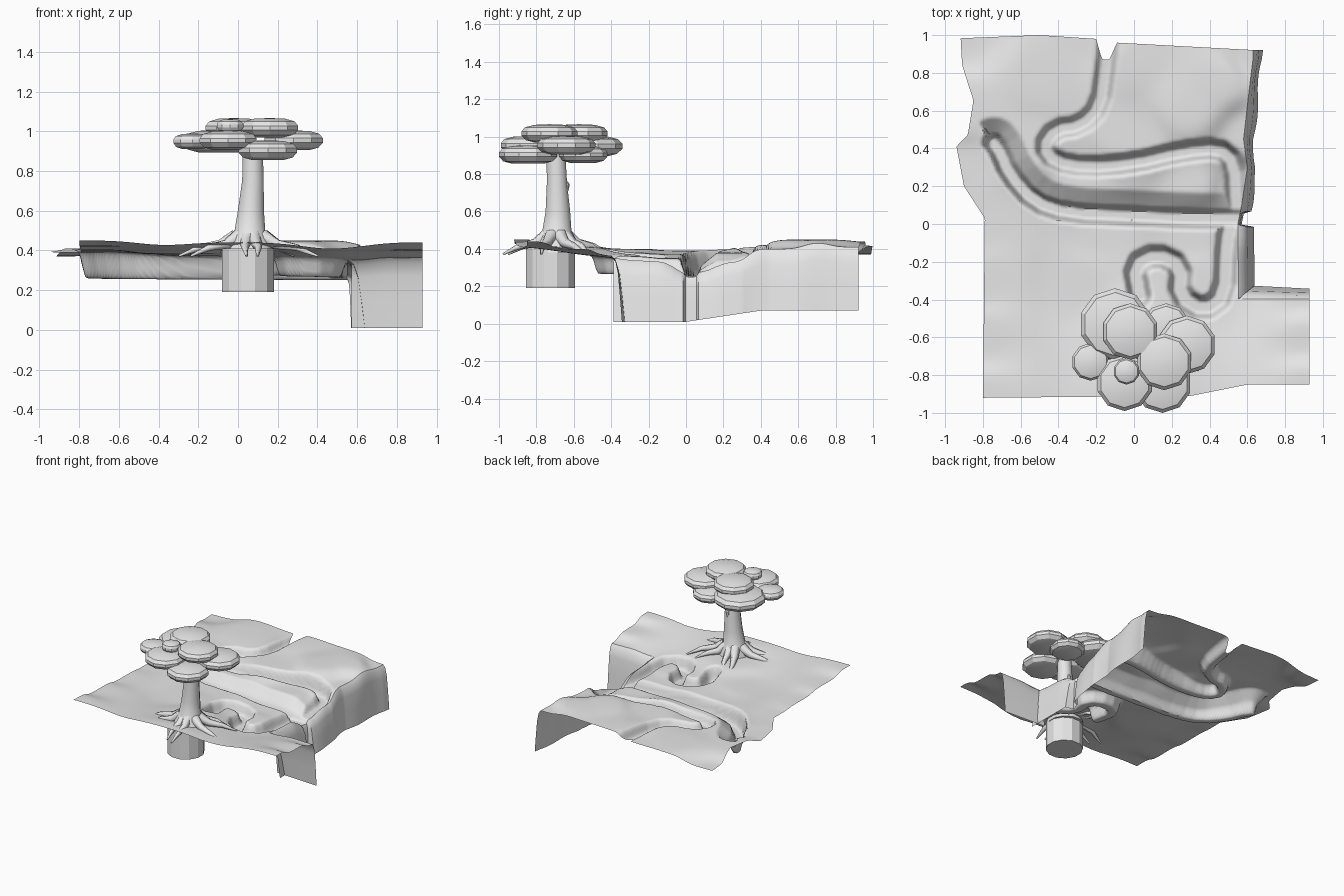
import bpy, bmesh, math
from mathutils import Vector

old = bpy.data.objects.get("Cube")
if old:
    bpy.data.objects.remove(old)

clay = bpy.data.materials.new("light_grey")
clay.use_nodes = True
clay.diffuse_color = (0.8, 0.8, 0.8, 1)
clay.node_tree.nodes["Principled BSDF"].inputs["Base Color"].default_value = clay.diffuse_color


def add_mesh(name, bm, angle):
    mesh = bpy.data.meshes.new(name)
    bm.to_mesh(mesh)
    bm.free()
    mesh.materials.append(clay)
    obj = bpy.data.objects.new(name, mesh)
    bpy.context.collection.objects.link(obj)
    bpy.ops.object.select_all(action='DESELECT')
    obj.select_set(True)
    bpy.context.view_layer.objects.active = obj
    bpy.ops.object.shade_smooth_by_angle(angle=math.radians(angle))


def add_sheet(name, patches, angle):
    """Quad sheet welded from patches, each made of rows of points."""
    bm = bmesh.new()
    for rows in patches:
        verts = [[bm.verts.new(p) for p in row] for row in rows]
        for low, high in zip(verts, verts[1:]):
            for i in range(len(low) - 1):
                bm.faces.new((low[i], low[i + 1], high[i + 1], high[i]))
    bmesh.ops.remove_doubles(bm, verts=bm.verts, dist=0.0001)
    add_mesh(name, bm, angle)


def add_lathe(name, rings, sides, angle=30):
    """Closed body through rings of (centre, radius)."""
    bm = bmesh.new()
    loops = []
    for centre, radius in rings:
        turn = [math.tau * (i + 0.5) / sides for i in range(sides)]
        loops.append([bm.verts.new(Vector(centre) + Vector((math.cos(a), math.sin(a), 0)) * radius)
                      for a in turn])
    for a, b in zip(loops, loops[1:]):
        for i in range(sides):
            j = (i + 1) % sides
            bm.faces.new((a[i], a[j], b[j], b[i]))
    bm.faces.new(loops[0][::-1])
    bm.faces.new(loops[-1])
    add_mesh(name, bm, angle)


def table(points, t):
    """Piecewise linear lookup."""
    for (a, va), (b, vb) in zip(points, points[1:]):
        if t <= b:
            return va + (vb - va) * max(0, (t - a) / (b - a))
    return points[-1][1]


def rounded(path):
    """Cut the corners of a path."""
    cut = [path[0]]
    for a, b in zip(path, path[1:]):
        a, b = Vector(a), Vector(b)
        cut += [a.lerp(b, .25)[:], a.lerp(b, .75)[:]]
    return cut + [path[-1]]


# Land heights
HILLS = [(-.8, -.92, .45), (0, -.92, .44), (.9, -.85, .44), (-.8, -.6, .42), (0, -.6, .41),
         (.9, -.6, .4), (-.8, -.3, .4), (-.3, -.3, .38), (.35, -.3, .36), (.9, -.36, .36),
         (.58, -.2, .34), (-.8, 0, .39), (-.2, -.05, .37), (.3, -.05, .35), (.58, 0, .32),
         (.3, .18, .38), (-.3, .18, .38), (.57, .2, .33), (-.9, .3, .39), (-.6, .4, .41),
         (-.9, .6, .41), (-.9, 1, .37), (-.5, .8, .42), (-.2, .97, .41), (0, .45, .42),
         (.3, .6, .45), (.6, .47, .4), (.45, .75, .45), (.63, .9, .41), (0, .9, .44)]

# Stream centre lines, start and end bed heights, half width, left and right banks
UPPER = [(-.14, .95), (-.15, .85), (-.18, .62), (-.28, .52), (-.42, .5), (-.48, .41), (-.42, .33),
         (-.25, .3), (0, .32), (.25, .38), (.45, .4), (.53, .33), (.54, .1), (.55, .03)]
LOWER = [(-.74, .43), (-.71, .39), (-.66, .27), (-.53, .12), (-.35, .06), (0, .045), (.3, .03), (.55, .03)]
POND = [(.52, .03), (.49, -.1), (.48, -.38), (.37, -.46), (.24, -.38), (.25, -.22), (.12, -.16),
        (0, -.22), (.03, -.38)]
STEEP = [(0, 0), (.01, .12), (.03, .88), (.045, 1)]
GENTLE = [(0, 0), (.025, .5), (.11, 1)]
STREAMS = [(rounded(UPPER), .37, .27, .022, STEEP, STEEP),
           (rounded(LOWER), .26, .25, .025, GENTLE, STEEP),
           (rounded(POND), .26, .28, .028, STEEP, STEEP)]


def height(x, y):
    total = weight = 0
    for hx, hy, hz in HILLS:
        w = 1 / ((x - hx) ** 2 + (y - hy) ** 2 + 0.004) ** 2
        total += w * hz
        weight += w
    land = total / weight
    z = land
    for path, start, end, half, left_bank, right_bank in STREAMS:
        best, along, side = 9, 0, 0
        for k, ((ax, ay), (bx, by)) in enumerate(zip(path, path[1:])):
            dx, dy = bx - ax, by - ay
            t = max(0, min(1, ((x - ax) * dx + (y - ay) * dy) / (dx * dx + dy * dy)))
            d = math.hypot(x - ax - t * dx, y - ay - t * dy)
            if d < best:
                best, along = d, (k + t) / (len(path) - 1)
                side = dx * (y - ay) - dy * (x - ax)
        bed = start + (end - start) * along
        rise = table(left_bank if side > 0 else right_bank, best - half)
        z = min(z, bed + (land - bed) * rise)
    return z


# Outline of the land
LEFT = [(-1, -.8), (.03, -.79), (.2, -.9), (.41, -.94), (.47, -.88), (.65, -.85), (.83, -.91), (1, -.92)]
RIGHT = [(-1, .56), (0, .55), (.1, .57), (.3, .6), (.45, .58), (.9, .63)]
BACK = [(-1, .98), (-.5, 1), (-.2, .98), (-.17, .87), (-.13, .87), (-.09, .96), (.65, .92)]
FRONT = [(-.8, -.92), (.3, -.91), (.6, -.85), (.93, -.85)]
NX, NY, TURN = 140, 160, 44


def land_row(j, left, right, count):
    """One row of ground points from left to right."""
    v = j / NY
    row = []
    for i in range(count + 1):
        x = left + (right - left) * i / count
        y = -.92 + 1.88 * v
        y += (table(FRONT, x) + .92) * (1 - v) ** 8 + (table(BACK, x) - .96) * v ** 10
        row.append((x, y, height(x, y)))
    return row


# Main ground with the ledge at the front right
ground = []
for j in range(NY + 1):
    nominal = -.92 + 1.88 * j / NY
    ground.append(land_row(j, table(LEFT, nominal), table(RIGHT, nominal), NX))
ledge = [land_row(j, ground[j][-1][0], .93, 20) for j in range(TURN + 1)]
add_sheet("land", [ground, ledge], 60)

# Cliff that hangs from the right edge and turns along the ledge
edge = []
for row in ground[:TURN:-1]:
    y = row[-1][1]
    out = .02 if -.005 < y < .065 else .05 + .01 * math.sin(14 * y) if y > .06 else .085
    edge.append((row[-1], out, 0))
edge.append((ledge[-1][0], .085, .075))
edge += [(point, 0, .075 - .001 * k) for k, point in enumerate(ledge[-1]) if k]
cliff = []
for spread, drop in ((0, 0), (.35, .07), (.6, .25), (.8, .6), (1, 1)):
    row = []
    for (x, y, top), ox, oy in edge:
        base = table([(0, .01), (.4, .07)], y)
        row.append((x + ox * spread, y + oy * spread, top + (base - top) * drop))
    cliff.append(row)
add_sheet("cliff", [cliff], 35)

# Tree trunk and the root ball under it
add_lathe("trunk", [((.06, -.7, .38), .13), ((.06, -.69, .45), .105), ((.06, -.69, .5), .08),
                    ((.065, -.685, .6), .068), ((.075, -.69, .75), .056), ((.075, -.695, .9), .052)], 12, 40)
add_lathe("root_ball", [((.05, -.725, .19), .135), ((.05, -.725, .41), .135)], 12, 20)
add_lathe("branch_knob", [((.08, -.64, .71), .012), ((.08, -.638, .745), .016), ((.08, -.64, .76), .008)], 6)

# Spreading roots
curve = bpy.data.curves.new("roots", 'CURVE')
curve.dimensions = '3D'
curve.bevel_depth = 1
curve.bevel_resolution = 1
curve.use_fill_caps = True
curve.materials.append(clay)
for k in range(9):
    a = math.tau * (k + 0.3) / 9
    reach = 0.31 + 0.05 * math.cos(2 * a + 0.4)
    spline = curve.splines.new('POLY')
    spline.points.add(3)
    steps = ((.2, .47, .04), (.42, .43, .027), (.7, .415, .018), (1, .372, .006))
    for point, (far, z, thick) in zip(spline.points, steps):
        bend = a + 0.25 * far * (-1) ** k
        point.co = (.06 + math.cos(bend) * reach * far, -.69 + math.sin(bend) * reach * far, z, 1)
        point.radius = thick
roots = bpy.data.objects.new("roots", curve)
bpy.context.collection.objects.link(roots)

# Flattened leaf clumps
PUFF = [(.55, -1), (.85, -.75), (1, -.25), (1, .2), (.88, .65), (.55, .93), (.05, 1)]
CLUMPS = [(-.02, -.57, 1.018, .15), (.16, -.73, 1.018, .15), (-.04, -.78, 1.028, .07),
          (-.23, -.73, .95, .1), (-.05, -.84, .955, .15), (.28, -.64, .955, .155),
          (-.1, -.53, .95, .19), (.15, -.845, .905, .155), (.17, -.55, .905, .13)]
for n, (x, y, z, r) in enumerate(CLUMPS):
    tall = 0.02 + 0.19 * r
    add_lathe("leaf_clump_%d" % n, [((x, y, z + h * tall), r * w) for w, h in PUFF], 10, 25)
